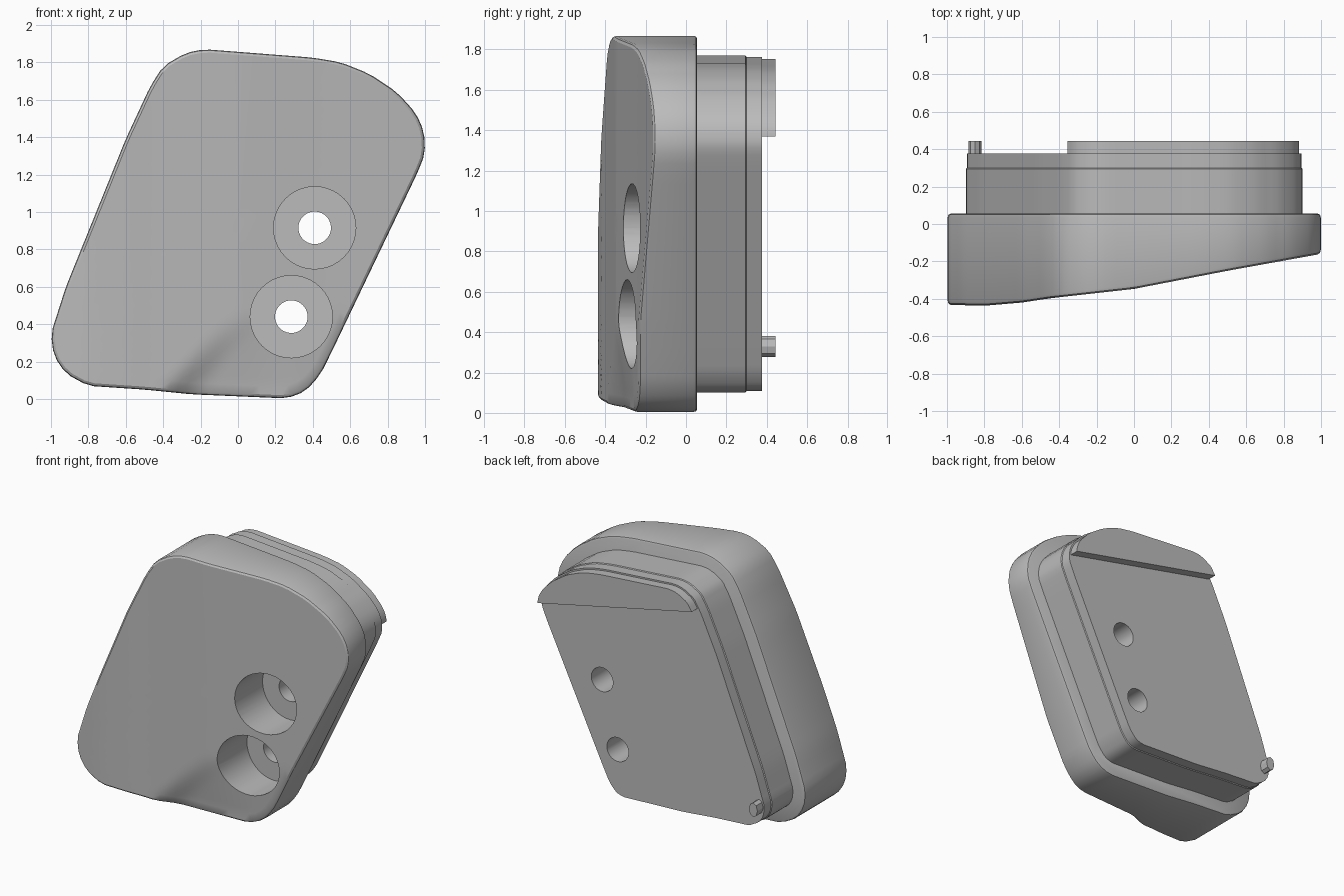
import bpy, bmesh, math
from mathutils import Vector

cube = bpy.data.objects.get("Cube")
if cube:
    bpy.data.objects.remove(cube, do_unlink=True)

grey = bpy.data.materials.new("plain grey")
grey.use_nodes = True
colour = (0.5, 0.5, 0.5, 1)
grey.diffuse_color = colour
grey.node_tree.nodes["Principled BSDF"].inputs["Base Color"].default_value = colour

# Slanted, round-cornered outline in x and z, anticlockwise from the top
CORNERS = [(-.18, 1.87), (-.28, 1.85), (-.4, 1.78), (-.47, 1.67), (-.6, 1.39), (-.92, .6),
           (-1, .35), (-.985, .23), (-.92, .135), (-.8, .07), (-.5, .05), (-.25, .025),
           (.26, .003), (.36, .04), (.44, .13), (.5, .25), (.96, 1.21), (1, 1.31),
           (.995, 1.43), (.95, 1.53), (.85, 1.64), (.7, 1.74), (.55, 1.8), (.4, 1.825)]
CENTRE = Vector((0, .93))


def soften(points, cut):
    """Trim each corner by a short chamfer."""
    out = []
    for i, p in enumerate(points):
        for q in (points[i - 1], points[(i + 1) % len(points)]):
            length = (q - p).length
            out.append(p.lerp(q, min(.25, cut / length)))
    return out


def resample(points, step):
    out = []
    for i, p in enumerate(points):
        q = points[(i + 1) % len(points)]
        n = max(1, math.ceil((q - p).length / step))
        out += [p.lerp(q, k / n) for k in range(n)]
    return out


def inset(points, d):
    out = []
    for i, p in enumerate(points):
        a = (p - points[i - 1]).normalized()
        b = (points[(i + 1) % len(points)] - p).normalized()
        n = Vector((-a.y - b.y, a.x + b.x)).normalized()
        out.append(p + n * d)
    return out


def at(points, y):
    return [(p.x, y, p.y) for p in points]


def loft(name, rings):
    """Skin a stack of equal rings and cap both ends."""
    bm = bmesh.new()
    rows = [[bm.verts.new(v) for v in ring] for ring in rings]
    n = len(rows[0])
    for a, b in zip(rows, rows[1:]):
        for i in range(n):
            j = (i + 1) % n
            bm.faces.new((a[i], a[j], b[j], b[i]))
    bm.faces.new(rows[0])
    bm.faces.new(rows[-1][::-1])
    bmesh.ops.recalc_face_normals(bm, faces=bm.faces)
    mesh = bpy.data.meshes.new(name)
    bm.to_mesh(mesh)
    bm.free()
    mesh.materials.append(grey)
    obj = bpy.data.objects.new(name, mesh)
    bpy.context.collection.objects.link(obj)
    return obj


def disc(x, z, rx, rz, sides):
    return [Vector((x + rx * math.cos(2 * math.pi * i / sides),
                    z + rz * math.sin(2 * math.pi * i / sides))) for i in range(sides)]


def clamp(t):
    return max(0, min(1, t))


PROFILE = [(-1, -.432), (-.8, -.437), (-.6, -.42), (-.45, -.397), (0, -.347), (.5, -.25), (1, -.16)]


def front_depth(p):
    """Sloping front face with a shallow dent at the lower edge."""
    x, z = p
    y = PROFILE[0][1]
    for (x0, y0), (x1, y1) in zip(PROFILE, PROFILE[1:]):
        if x >= x0:
            y = y0 + (y1 - y0) * min(1.05, (x - x0) / (x1 - x0)) if x1 == 1 else \
                y0 + (y1 - y0) * clamp((x - x0) / (x1 - x0))
    t = clamp((x + .47 - .9 * z) / .22)
    fade = 1 - .4 * clamp(x / .3)
    return y + .06 * t * t * (3 - 2 * t) * clamp((.45 - z) / .4) * fade


outline = resample(soften([Vector(c) for c in CORNERS], .03), .06)

# Front housing: rounded back rim, wall, rounded front rim, sloping face
rings = [at(inset(outline, .015), .055), at(inset(outline, .004), .05), at(outline, .035)]
rings.append([(p.x, front_depth(p) + .022, p.y) for p in outline])
for d, lift in ((.004, .008), (.016, 0)):
    rings.append([(p.x, front_depth(p) + lift, p.y) for p in inset(outline, d)])
rim = inset(outline, .016)
for k in range(1, 20):
    ring = [CENTRE.lerp(p, 1 - k / 20) for p in rim]
    rings.append([(p.x, front_depth(p), p.y) for p in ring])
housing = loft("front_housing", rings)

# Rear block, with a slight step near its back edge
block_line = inset(outline, .098)
step_line = inset(outline, .104)
rear_block = loft("rear_block", [at(block_line, .04), at(block_line, .295),
                                 at(step_line, .3), at(step_line, .377)])

# Curved lip on the upper back: the block outline kept above a chord
LOW, HIGH = Vector((.88, 1.37)), Vector((-.33, 1.63))
chord = HIGH - LOW
lip_line = []
source = inset(outline, .115)
for i, p in enumerate(source):
    q = source[(i + 1) % len(source)]
    sp, sq = [chord.x * (v.y - LOW.y) - chord.y * (v.x - LOW.x) for v in (p, q)]
    if sp < 0:
        lip_line.append(p)
    if (sp < 0) != (sq < 0):
        lip_line.append(p.lerp(q, sp / (sp - sq)))
lip = loft("upper_lip", [at(lip_line, .37), at(lip_line, .443)])

# Small locating peg at the lower back corner
peg_line = disc(-.85, .33, .034, .052, 8)
peg = loft("locating_peg", [at(peg_line, .37), at(peg_line, .443)])


def drill(obj, x, z, r, y0, y1):
    hole = disc(x, z, r, r, 40)
    cutter = loft("cutter", [at(hole, y0), at(hole, y1)])
    cutter.hide_render = True
    mod = obj.modifiers.new("hole", 'BOOLEAN')
    mod.operation = 'DIFFERENCE'
    mod.solver = 'EXACT'
    mod.object = cutter
    bpy.context.view_layer.objects.active = obj
    bpy.ops.object.modifier_apply(modifier=mod.name)
    bpy.data.objects.remove(cutter, do_unlink=True)


# Two counterbored bolt holes
for x, z in ((.41, .915), (.285, .44)):
    drill(housing, x, z, .22, -.8, .01)
    for part in (housing, rear_block):
        drill(part, x, z, .087, -.9, .9)

# Smooth shading with sharp edges kept
for part in (housing, rear_block, lip, peg):
    bpy.ops.object.select_all(action='DESELECT')
    part.select_set(True)
    bpy.context.view_layer.objects.active = part
    bpy.ops.object.shade_smooth_by_angle(angle=math.radians(30))
